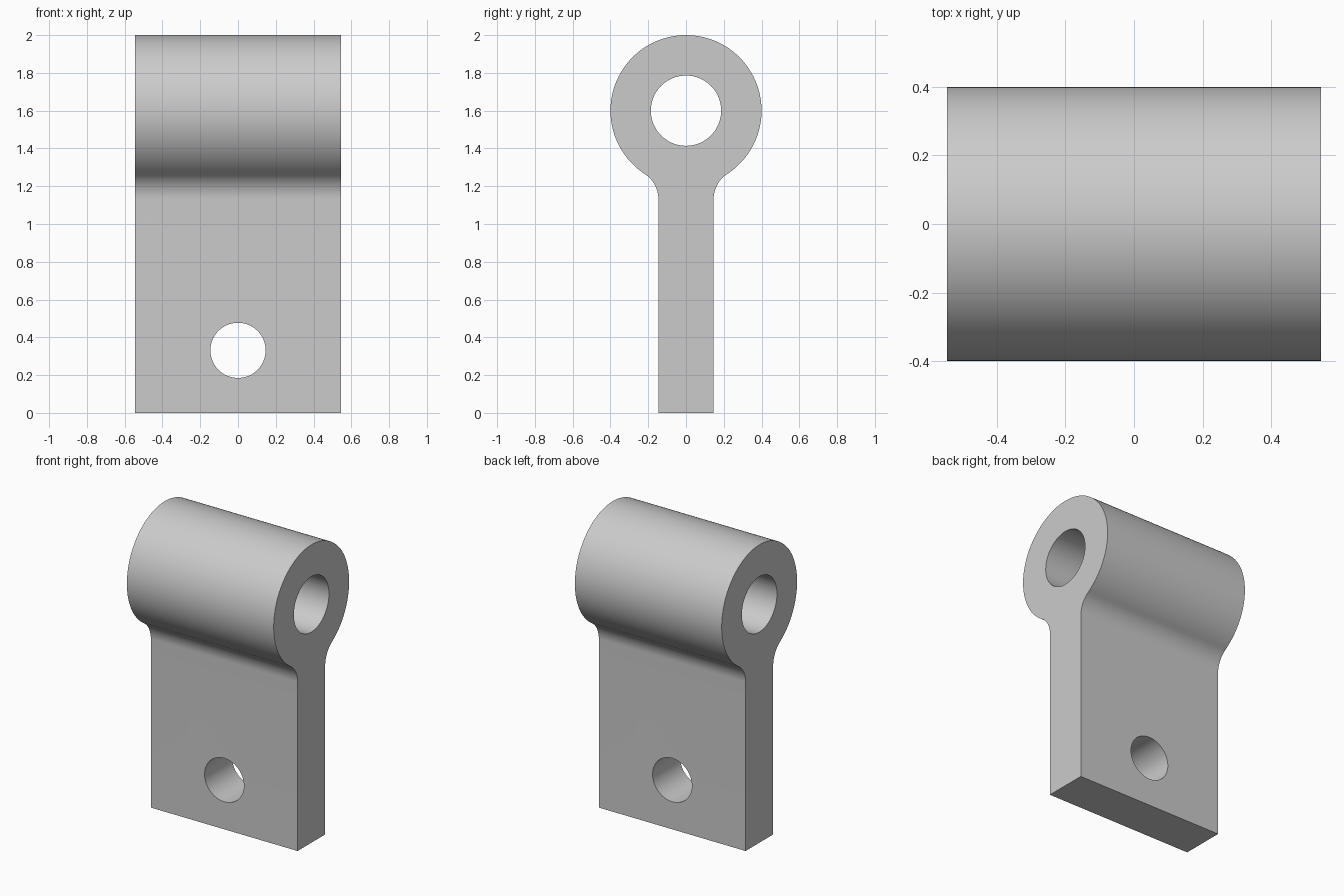
import bpy, bmesh
from math import sin, cos, pi, atan2, sqrt

if "Cube" in bpy.data.objects:
    bpy.data.objects.remove(bpy.data.objects["Cube"])

HALF_W, HALF_T = 0.545, 0.146     # plate half width and half thickness
EYE_Z, EYE_R, BORE_R = 1.6, 0.4, 0.186
HOLE_Z, HOLE_R = 0.331, 0.146
FIL_R = 0.16


def arc(cy, cz, r, a0, a1, n):
    return [(cy + r * cos(a0 + (a1 - a0) * i / n), cz + r * sin(a0 + (a1 - a0) * i / n))
            for i in range(n + 1)]


def cutter(name, z, r, depth, rot):
    bpy.ops.mesh.primitive_cylinder_add(vertices=96, radius=r, depth=depth,
                                        location=(0, 0, z), rotation=rot)
    ob = bpy.context.object
    ob.name = name
    ob.hide_render = True
    return ob


# Half profile: plate edge, fillet, round eye; then mirrored across y = 0
fy = HALF_T + FIL_R
fz = EYE_Z - sqrt((EYE_R + FIL_R) ** 2 - fy ** 2)
a = atan2(fz - EYE_Z, fy)
half = [(HALF_T, 0)]
half += arc(fy, fz, FIL_R, pi, a + pi, 16)
half += arc(0, EYE_Z, EYE_R, a, pi / 2, 56)[1:]
profile = half + [(-y, z) for y, z in reversed(half[:-1])]

# Extrude the profile along x
bm = bmesh.new()
face = bm.faces.new([bm.verts.new((-HALF_W, y, z)) for y, z in profile])
ext = bmesh.ops.extrude_face_region(bm, geom=[face])
moved = [g for g in ext["geom"] if isinstance(g, bmesh.types.BMVert)]
bmesh.ops.translate(bm, verts=moved, vec=(2 * HALF_W, 0, 0))
bmesh.ops.recalc_face_normals(bm, faces=bm.faces)
mesh = bpy.data.meshes.new("hinge_lug")
bm.to_mesh(mesh)
bm.free()
lug = bpy.data.objects.new("hinge_lug", mesh)
bpy.context.collection.objects.link(lug)

# Pin bore along x and bolt hole along y
cutters = [cutter("pin_bore_cutter", EYE_Z, BORE_R, 2, (0, pi / 2, 0)),
           cutter("bolt_hole_cutter", HOLE_Z, HOLE_R, 1, (pi / 2, 0, 0))]
bpy.ops.object.select_all(action='DESELECT')
bpy.context.view_layer.objects.active = lug
lug.select_set(True)
for c in cutters:
    mod = lug.modifiers.new(c.name, 'BOOLEAN')
    mod.operation, mod.solver, mod.object = 'DIFFERENCE', 'EXACT', c
    bpy.ops.object.modifier_apply(modifier=mod.name)
for c in cutters:
    bpy.data.objects.remove(c, do_unlink=True)
bpy.ops.object.shade_smooth_by_angle(angle=pi / 6)
